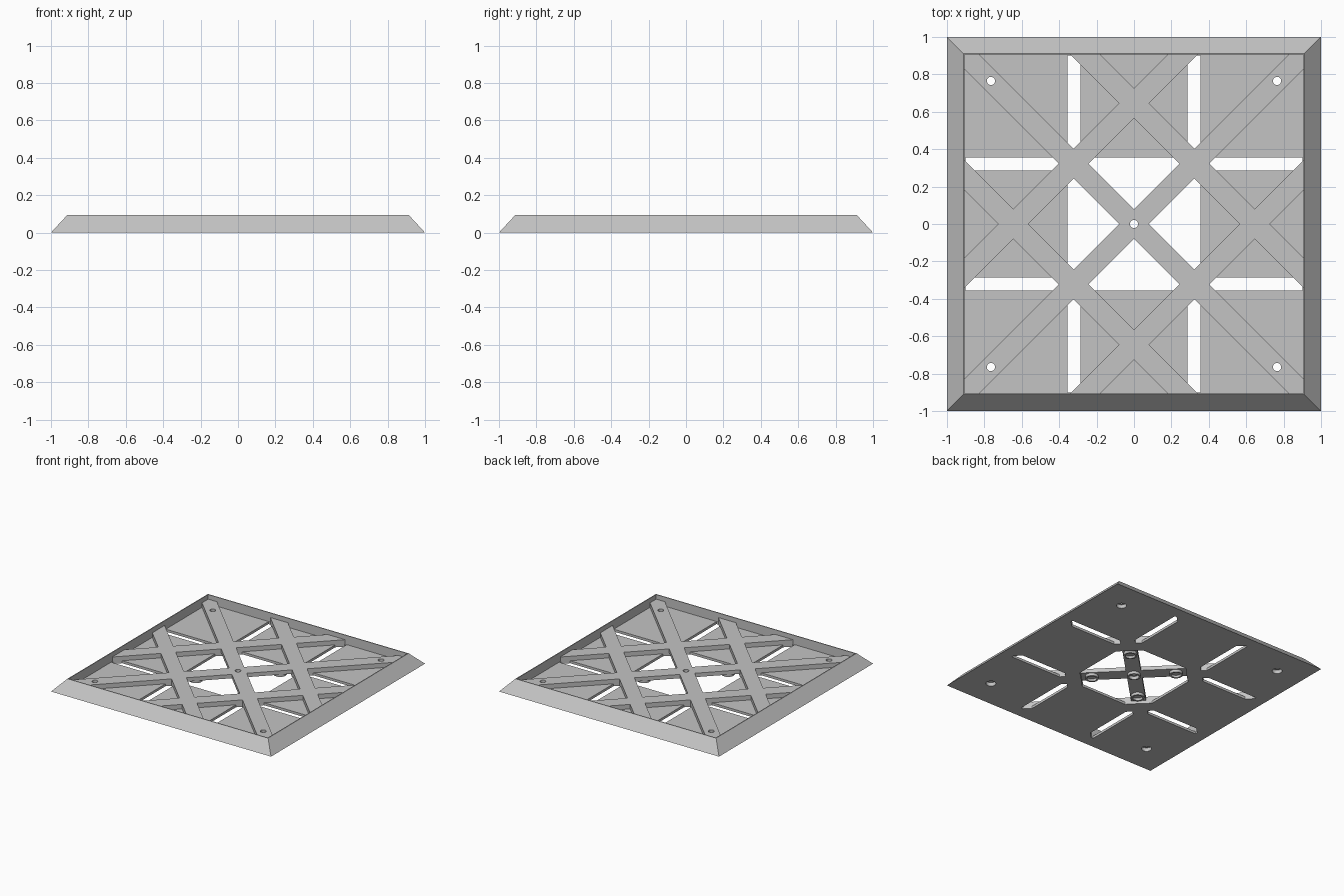
import bpy, math

if "Cube" in bpy.data.objects:
    bpy.data.objects.remove(bpy.data.objects["Cube"])

grey = bpy.data.materials.new("plain grey")
grey.diffuse_color = (0.55, 0.55, 0.55, 1)
grey.use_nodes = True
grey.node_tree.nodes["Principled BSDF"].inputs["Base Color"].default_value = grey.diffuse_color


def box(name, x, y, z0, z1, sx, sy, turn=0):
    """Box centred on x, y with full sizes sx, sy, turned about z."""
    bpy.ops.mesh.primitive_cube_add(size=1, location=(x, y, (z0 + z1) / 2), rotation=(0, 0, turn))
    ob = bpy.context.object
    ob.name = name
    ob.scale = (sx, sy, z1 - z0)
    return ob


def disc(name, x, y, z0, z1, r):
    bpy.ops.mesh.primitive_cylinder_add(vertices=24, radius=r, depth=z1 - z0,
                                        location=(x, y, (z0 + z1) / 2))
    bpy.context.object.name = name
    return bpy.context.object


def combine(target, tool, operation):
    """Apply a boolean and remove the tool."""
    mod = target.modifiers.new("cut", 'BOOLEAN')
    mod.operation, mod.solver, mod.object = operation, 'EXACT', tool
    bpy.context.view_layer.update()
    mesh = bpy.data.meshes.new_from_object(target.evaluated_get(bpy.context.evaluated_depsgraph_get()))
    target.modifiers.clear()
    target.data = mesh
    bpy.data.objects.remove(tool)


WALL, TOP, FLOOR, BEAM_TOP = 0.905, 0.095, 0.02, 0.057
BEAM, STEP = 0.113, 0.645
Q = math.pi / 4

# tray: square with sloped outer sides
bpy.ops.mesh.primitive_cone_add(vertices=4, radius1=math.sqrt(2), radius2=0.912 * math.sqrt(2),
                                depth=TOP, location=(0, 0, TOP / 2), rotation=(0, 0, Q))
tray = bpy.context.object
tray.name = "sloped_tray"
bpy.ops.object.transform_apply(location=True, rotation=True, scale=True)
combine(tray, box("pocket", 0, 0, FLOOR, 1, 2 * WALL, 2 * WALL), 'DIFFERENCE')

# centre window and eight slots in the floor
combine(tray, box("window", 0, 0, -1, 1, 0.71, 0.71), 'DIFFERENCE')
for s in (-1, 1):
    for t in (-1, 1):
        combine(tray, box("slot", s * 0.321, t * 0.626, -1, 1, 0.068, 0.552), 'DIFFERENCE')
        combine(tray, box("slot", t * 0.626, s * 0.321, -1, 1, 0.552, 0.068), 'DIFFERENCE')

# diagonal lattice beams, trimmed to the pocket
for turn in (Q, -Q):
    for k in (-1, 0, 1):
        x, y = k * STEP / 2, -k * STEP / 2 * (1 if turn > 0 else -1)
        beam = box("lattice_beam", x, y, 0, BEAM_TOP, 3, BEAM, turn)
        combine(beam, box("trim", 0, 0, -1, 1, 2 * WALL + 0.01, 2 * WALL + 0.01), 'INTERSECT')
        combine(tray, beam, 'UNION')

# raised underside of the cross inside the window
for turn in (Q, -Q):
    combine(tray, box("underside", 0, 0, -1, 0.025, 0.796, 0.13, turn), 'DIFFERENCE')

# bosses under the cross
spots = [(s, t) for s in (-1, 1) for t in (-1, 1)]
for x, y in [(0, 0)] + [(s * 0.225, t * 0.225) for s, t in spots]:
    combine(tray, disc("boss", x, y, 0.003, 0.04, 0.05), 'UNION')
    combine(tray, disc("boss_recess", x, y, -1, 0.022, 0.037), 'DIFFERENCE')

# screw holes, wider from below
for x, y in [(0, 0)] + [(s * 0.765, t * 0.765) for s, t in spots]:
    combine(tray, disc("screw_hole", x, y, -1, 1, 0.022), 'DIFFERENCE')
    combine(tray, disc("screw_recess", x, y, -1, 0.03, 0.038), 'DIFFERENCE')

tray.data.materials.clear()
tray.data.materials.append(grey)
bpy.context.view_layer.objects.active = tray
tray.select_set(True)
bpy.ops.object.shade_smooth_by_angle(angle=math.radians(30))
